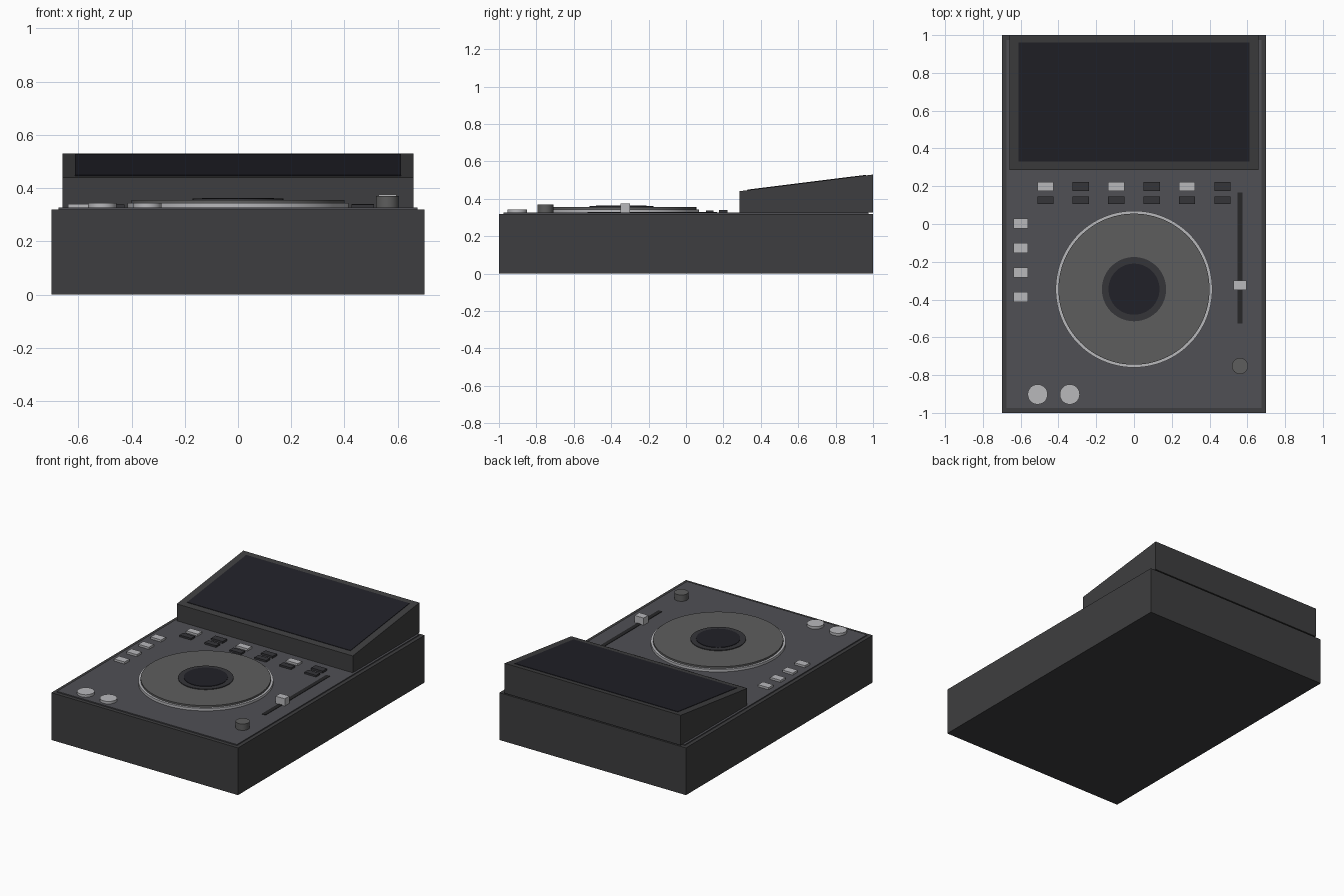
import bpy, bmesh, math

if "Cube" in bpy.data.objects:
    bpy.data.objects.remove(bpy.data.objects["Cube"])


def material(name, r, g, b):
    m = bpy.data.materials.new(name)
    m.diffuse_color = (r, g, b, 1)
    m.use_nodes = True
    m.node_tree.nodes["Principled BSDF"].inputs["Base Color"].default_value = m.diffuse_color
    return m


CASE = material("case_grey", 0.048, 0.048, 0.05, )
PLATE = material("plate_grey", 0.08, 0.08, 0.09)
GLASS = material("dark_glass", 0.015, 0.015, 0.021)
BLACK = material("black_plastic", 0.02, 0.02, 0.021)
DARK = material("dark_button", 0.035, 0.035, 0.04)
PLATTER = material("platter_grey", 0.11, 0.11, 0.11)
LIGHT = material("silver", 0.48, 0.48, 0.5)


def finish(name, bm, mat):
    bmesh.ops.recalc_face_normals(bm, faces=bm.faces)
    mesh = bpy.data.meshes.new(name)
    bm.to_mesh(mesh)
    bm.free()
    ob = bpy.data.objects.new(name, mesh)
    bpy.context.collection.objects.link(ob)
    mesh.materials.append(mat)
    return ob


def box(name, x, y, z0, z1, hx, hy, mat):
    bm = bmesh.new()
    bmesh.ops.create_cube(bm, size=1)
    bmesh.ops.scale(bm, vec=(2 * hx, 2 * hy, z1 - z0), verts=bm.verts)
    bmesh.ops.translate(bm, vec=(x, y, (z0 + z1) / 2), verts=bm.verts)
    return finish(name, bm, mat)


def disc(name, x, y, z0, z1, r, mat, sides=48):
    bm = bmesh.new()
    bmesh.ops.create_cone(bm, cap_ends=True, segments=sides,
                          radius1=r, radius2=r, depth=z1 - z0)
    bmesh.ops.translate(bm, vec=(x, y, (z0 + z1) / 2), verts=bm.verts)
    ob = finish(name, bm, mat)
    bpy.context.view_layer.objects.active = ob
    ob.select_set(True)
    bpy.ops.object.shade_smooth_by_angle(angle=math.radians(35))
    ob.select_set(False)
    return ob


def side_profile(name, points, hx, mat):
    """Extrude a (y, z) outline across x."""
    bm = bmesh.new()
    face = bm.faces.new([bm.verts.new((-hx, y, z)) for y, z in points])
    ext = bmesh.ops.extrude_face_region(bm, geom=[face])
    moved = [v for v in ext["geom"] if isinstance(v, bmesh.types.BMVert)]
    bmesh.ops.translate(bm, vec=(2 * hx, 0, 0), verts=moved)
    return finish(name, bm, mat)


# Case and control plate
TOP = 0.327
box("main_case", 0, 0, 0, 0.32, 0.7, 1.0, CASE)
box("control_plate", 0, 0, 0.315, TOP, 0.675, 0.975, PLATE)

# Sloped display housing with a thin screen on its face
Y0, Y1, Z0, Z1 = 0.287, 1.0, 0.441, 0.53


def slope(y):
    return Z0 + (Z1 - Z0) * (y - Y0) / (Y1 - Y0)


side_profile("display_housing", [(Y0, TOP), (Y1, TOP), (Y1, Z1), (Y0, Z0)], 0.66, CASE)
a, b, t = 0.33, 0.962, 0.003
side_profile("display_screen", [(a, slope(a) - t), (b, slope(b) - t),
                                (b, slope(b) + t), (a, slope(a) + t)], 0.612, GLASS)

# Jog wheel
for name, z0, z1, r, mat in (("jog_ring", 0.32, 0.344, 0.415, LIGHT),
                             ("jog_platter", 0.335, 0.356, 0.4, PLATTER),
                             ("jog_hub", 0.345, 0.361, 0.17, DARK),
                             ("jog_display", 0.35, 0.364, 0.135, GLASS)):
    disc(name, 0, -0.345, z0, z1, r, mat, 96)

# Two rows of pads under the screen
for i in range(6):
    x = -0.469 + i * 0.1875
    box(f"upper_pad_{i + 1}", x, 0.199, 0.32, 0.341, 0.043, 0.023, DARK if i % 2 else LIGHT)
    box(f"lower_pad_{i + 1}", x, 0.126, 0.32, 0.339, 0.043, 0.02, DARK)

# Left column of buttons
for i in range(4):
    box(f"side_button_{i + 1}", -0.6, 0.003 - i * 0.13, 0.32, 0.341, 0.039, 0.026, LIGHT)

# Transport buttons and rotary knob
disc("cue_button", -0.51, -0.902, 0.32, 0.344, 0.053, LIGHT)
disc("play_button", -0.34, -0.902, 0.32, 0.344, 0.053, LIGHT)
disc("rotary_knob", 0.561, -0.752, 0.32, 0.37, 0.043, PLATTER)

# Pitch fader
box("fader_slot", 0.561, -0.18, 0.32, 0.33, 0.014, 0.346, BLACK)
box("fader_cap", 0.561, -0.324, 0.325, 0.376, 0.034, 0.025, LIGHT)
